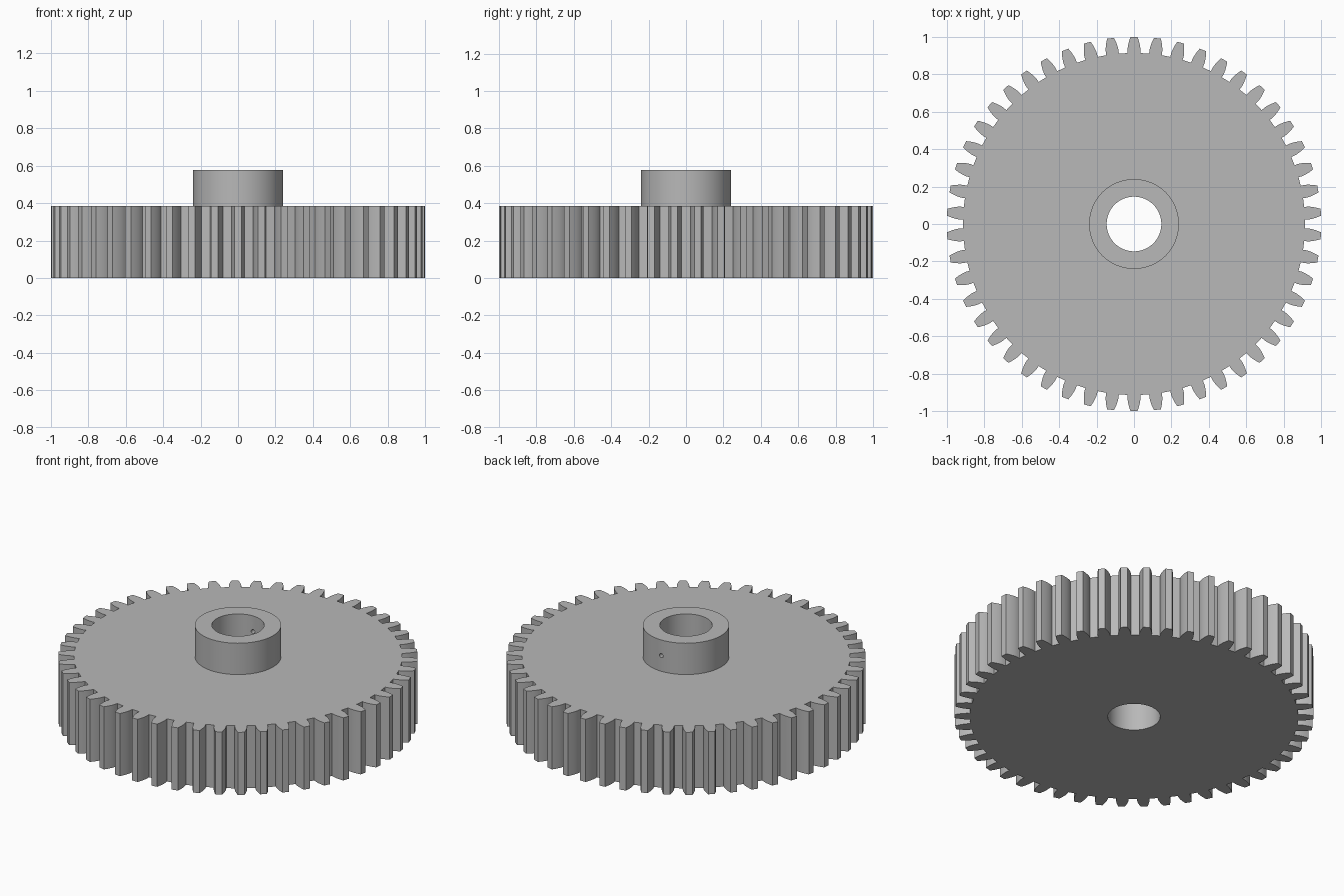
import bpy, bmesh
from math import pi, sin, cos, tan, acos, radians

cube = bpy.data.objects.get("Cube")
if cube:
    bpy.data.objects.remove(cube, do_unlink=True)

# Gear proportions, all derived from the module
TEETH = 50
MODULE = 2 / (TEETH + 2)
PITCH_R = MODULE * TEETH / 2
TIP_R = PITCH_R + MODULE
ROOT_R = PITCH_R - 1.25 * MODULE
PRESSURE = radians(14.5)
BASE_R = PITCH_R * cos(PRESSURE)
WHEEL_H = 10 * MODULE
TOTAL_H = 15 * MODULE
HUB_R, BORE_R, SCREW_R = 0.24, 0.146, 0.0125

steel = bpy.data.materials.new("Grey steel")
steel.use_nodes = True
grey = (0.48, 0.48, 0.48, 1)
steel.diffuse_color = grey
steel.node_tree.nodes["Principled BSDF"].inputs["Base Color"].default_value = grey


def involute(angle):
    return tan(angle) - angle


def half_angle(r):
    """Half the tooth thickness, as an angle, at radius r."""
    a = acos(min(1, BASE_R / r))
    return pi / (2 * TEETH) + involute(PRESSURE) - involute(a)


def finish(name, bm):
    bmesh.ops.recalc_face_normals(bm, faces=bm.faces)
    mesh = bpy.data.meshes.new(name)
    bm.to_mesh(mesh)
    bm.free()
    mesh.materials.append(steel)
    ob = bpy.data.objects.new(name, mesh)
    bpy.context.collection.objects.link(ob)
    return ob


def cylinder(name, radius, depth, location, segments=96, tilt=0):
    bm = bmesh.new()
    bmesh.ops.create_cone(bm, cap_ends=True, segments=segments,
                          radius1=radius, radius2=radius, depth=depth)
    ob = finish(name, bm)
    ob.location = location
    ob.rotation_euler.x = tilt
    return ob


def combine(target, other, operation):
    mod = target.modifiers.new(operation.title(), 'BOOLEAN')
    mod.operation = operation
    mod.solver = 'EXACT'
    mod.object = other
    bpy.context.view_layer.objects.active = target
    bpy.ops.object.modifier_apply(modifier=mod.name)
    bpy.data.objects.remove(other, do_unlink=True)


# Toothed wheel: one flank mirrored per tooth, repeated round the rim
steps = 5
radii = [ROOT_R] + [BASE_R + (TIP_R - BASE_R) * i / steps for i in range(steps + 1)]
flank = [(r, half_angle(r)) for r in radii]
tooth = [(r, -a) for r, a in flank] + [(r, a) for r, a in reversed(flank)]

bm = bmesh.new()
outline = []
for i in range(TEETH):
    centre = pi / 2 + 2 * pi * i / TEETH
    for r, a in tooth:
        outline.append(bm.verts.new((r * cos(centre + a), r * sin(centre + a), 0)))
base = bm.faces.new(outline)
solid = bmesh.ops.extrude_face_region(bm, geom=[base], use_keep_orig=True)
top = [v for v in solid["geom"] if isinstance(v, bmesh.types.BMVert)]
bmesh.ops.translate(bm, verts=top, vec=(0, 0, WHEEL_H))
gear = finish("spur_gear", bm)

# Raised hub, shaft bore and set screw hole on the back of the hub
sunk = WHEEL_H / 2
combine(gear, cylinder("hub", HUB_R, TOTAL_H - sunk, (0, 0, (TOTAL_H + sunk) / 2)), 'UNION')
combine(gear, cylinder("bore_cutter", BORE_R, 2, (0, 0, 0)), 'DIFFERENCE')
hub_mid = (WHEEL_H + TOTAL_H) / 2
combine(gear, cylinder("screw_cutter", SCREW_R, HUB_R, (0, 0.2, hub_mid), 24, pi / 2), 'DIFFERENCE')

# Smooth curved walls, sharp edges
bpy.ops.object.select_all(action='DESELECT')
gear.select_set(True)
bpy.context.view_layer.objects.active = gear
bpy.ops.object.shade_smooth_by_angle(angle=radians(25))
